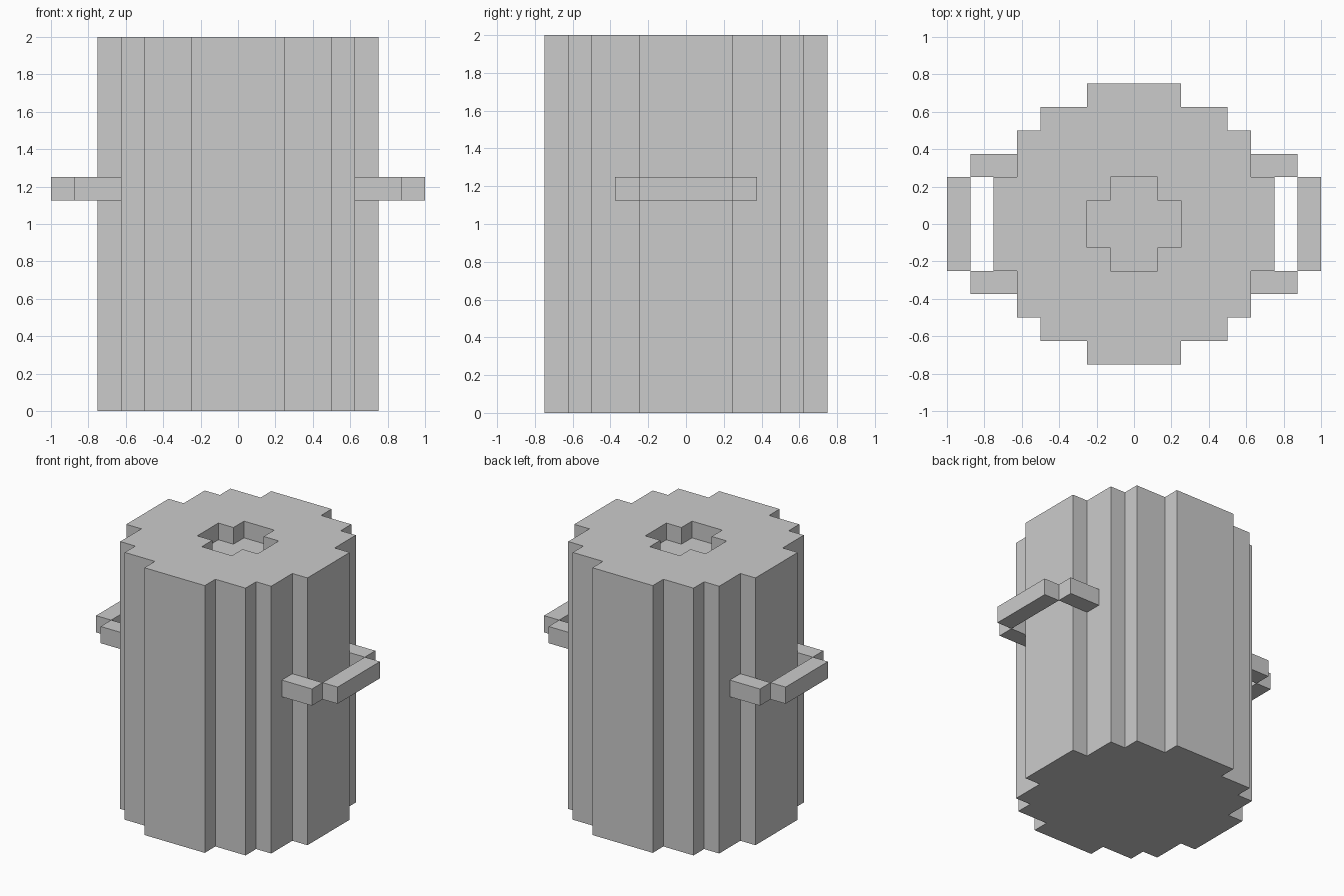
import bpy
import bmesh

if "Cube" in bpy.data.objects:
    bpy.data.objects.remove(bpy.data.objects["Cube"])

U = 0.125   # block unit


def prism_into(bm, outline, z0, z1, top=True, bottom=True):
    """Add vertical walls (and optional caps) of an outline to a bmesh."""
    lo = [bm.verts.new((x, y, z0)) for x, y in outline]
    hi = [bm.verts.new((x, y, z1)) for x, y in outline]
    n = len(outline)
    for i in range(n):
        j = (i + 1) % n
        bm.faces.new((lo[i], lo[j], hi[j], hi[i]))
    if bottom:
        bm.faces.new(lo[::-1])
    if top:
        bm.faces.new(hi)
    return lo, hi


def finish(name, bm):
    mesh = bpy.data.meshes.new(name)
    bm.to_mesh(mesh)
    bm.free()
    obj = bpy.data.objects.new(name, mesh)
    bpy.context.collection.objects.link(obj)
    return obj


def four_way(quarter):
    """Repeat a quarter outline by quarter turns, in block units."""
    pts = []
    for _ in range(4):
        pts += quarter
        quarter = [(-y, x) for x, y in quarter]
    return [(x * U, y * U) for x, y in pts]


# Stepped round body with a shallow cross-shaped recess in its top
outer = four_way([(6, -2), (6, 2), (5, 2), (5, 4), (4, 4), (4, 5), (2, 5)])
cross = four_way([(2, -1), (2, 1), (1, 1)])
bm = bmesh.new()
_, rim = prism_into(bm, outer, 0, 2, top=False)
_, lip = prism_into(bm, cross, 2 - U, 2, top=False, bottom=False)
floor = bm.faces.new(_)
for f in {f for v in lip for f in v.link_faces}:
    f.normal_flip()
edges = []
for ring in (rim, lip):
    edges += [bm.edges.get((ring[i], ring[i - 1])) for i in range(len(ring))]
bmesh.ops.triangle_fill(bm, edges=edges, use_beauty=True, normal=(0, 0, 1))
flat = [e for e in bm.edges if len(e.link_faces) == 2
        and all(abs(v.co.z - 2) < 1e-5 for v in e.verts)
        and all(abs(f.normal.z) > 0.9 for f in e.link_faces)]
bmesh.ops.recalc_face_normals(bm, faces=bm.faces[:])
finish("body", bm)


# Side handles: two arms and a grip bar, mirrored left and right
def block(bm, x0, x1, y0, y1):
    prism_into(bm, [(x0, y0), (x1, y0), (x1, y1), (x0, y1)], 9 * U, 10 * U)


for side, name in ((1, "right_handle"), (-1, "left_handle")):
    bm = bmesh.new()
    block(bm, 7 * U, 8 * U, -2 * U, 2 * U)
    for y in (-3, 2):
        block(bm, 5 * U, 7 * U, y * U, (y + 1) * U)
    for v in bm.verts:
        v.co.x *= side
    bmesh.ops.recalc_face_normals(bm, faces=bm.faces[:])
    finish(name, bm)
